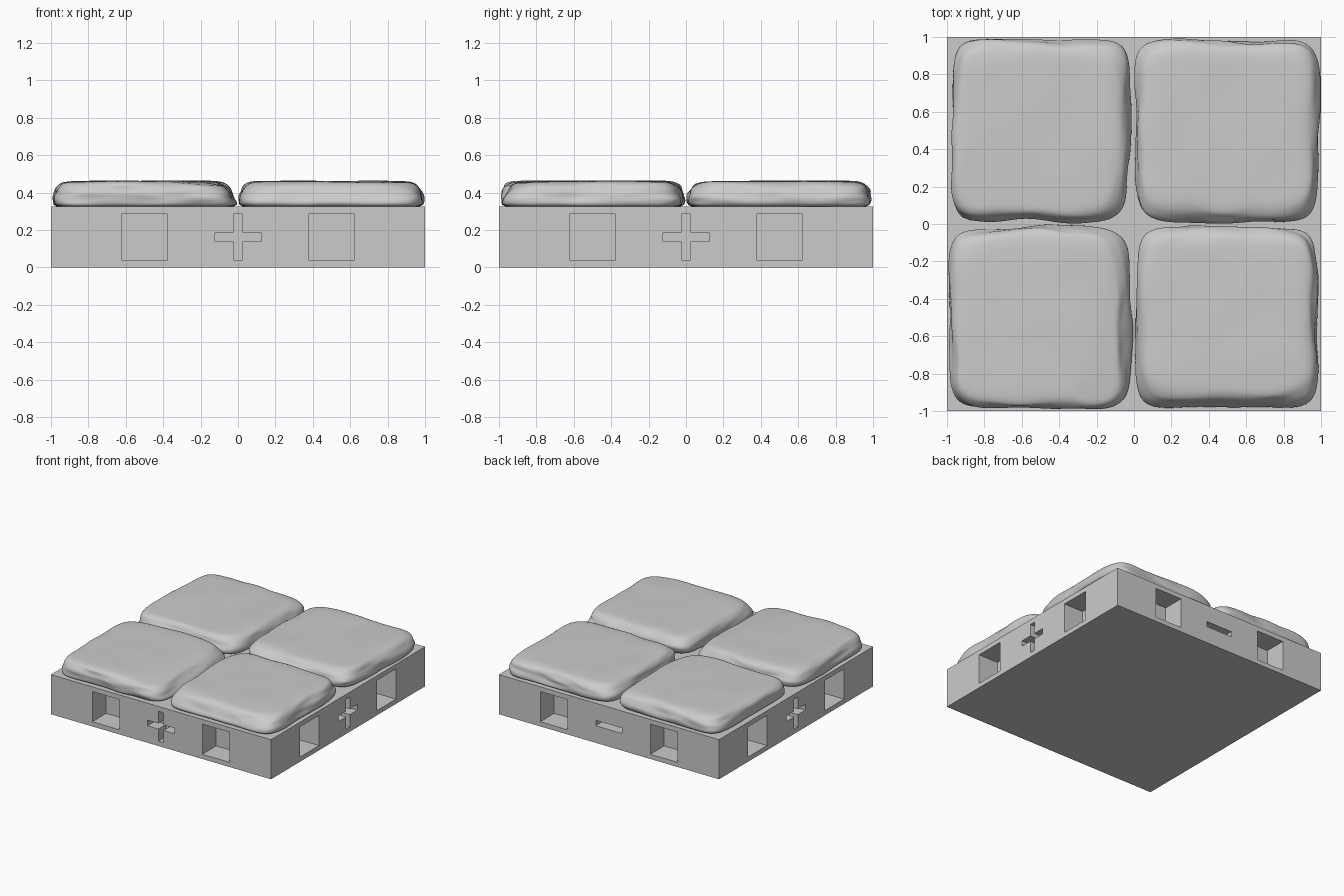
import bpy, bmesh, math
from mathutils import Vector, Matrix, noise

cube = bpy.data.objects.get("Cube")
if cube:
    bpy.data.objects.remove(cube, do_unlink=True)

GREY = (0.6, 0.6, 0.6, 1)
stone_mat = bpy.data.materials.new("plain_grey")
stone_mat.use_nodes = True
stone_mat.diffuse_color = GREY
stone_mat.node_tree.nodes["Principled BSDF"].inputs["Base Color"].default_value = GREY

BASE_TOP = 0.325
MID = BASE_TOP / 2


def make_object(name, bm):
    bmesh.ops.recalc_face_normals(bm, faces=bm.faces)
    mesh = bpy.data.meshes.new(name)
    bm.to_mesh(mesh)
    bm.free()
    mesh.materials.append(stone_mat)
    obj = bpy.data.objects.new(name, mesh)
    bpy.context.collection.objects.link(obj)
    return obj


def activate(obj):
    bpy.ops.object.select_all(action="DESELECT")
    obj.select_set(True)
    bpy.context.view_layer.objects.active = obj


def rectangle(u, half_w, half_h):
    return [(u - half_w, MID - half_h), (u + half_w, MID - half_h),
            (u + half_w, MID + half_h), (u - half_w, MID + half_h)]


def plus_outline(arm, half):
    # one quarter of the cross, turned four times
    quarter = [(half, half), (half, arm), (-half, arm)]
    points = []
    for k in range(4):
        for x, y in quarter:
            for _ in range(k):
                x, y = -y, x
            points.append((x, MID + y))
    return points


def add_prism(bm, outline, depth, turn):
    # pocket cutter on the front side, turned to the wanted side
    face = bm.faces.new([bm.verts.new((u, -1.05, z)) for u, z in outline])
    out = bmesh.ops.extrude_face_region(bm, geom=[face])
    inner = [g for g in out["geom"] if isinstance(g, bmesh.types.BMVert)]
    bmesh.ops.translate(bm, verts=inner, vec=(0, depth + 0.05, 0))
    bmesh.ops.rotate(bm, verts=list(face.verts) + inner, cent=(0, 0, 0),
                     matrix=Matrix.Rotation(turn * math.pi / 2, 3, "Z"))


# Base slab
bm = bmesh.new()
bmesh.ops.create_cube(bm, size=1)
for v in bm.verts:
    v.co = (v.co.x * 2, v.co.y * 2, (v.co.z + 0.5) * BASE_TOP)
base = make_object("base_slab", bm)

# Connector pockets: two squares per side, a minus on the back, a plus elsewhere
bm = bmesh.new()
for turn in range(4):
    for u in (-0.5, 0.5):
        add_prism(bm, rectangle(u, 0.124, 0.124), 0.18, turn)
    mark = rectangle(0, 0.12, 0.022) if turn == 2 else plus_outline(0.122, 0.023)
    add_prism(bm, mark, 0.1, turn)
cutter = make_object("pocket_cutter", bm)
cutter.hide_render = True
cut = base.modifiers.new("pockets", "BOOLEAN")
cut.object = cutter
cut.solver = "EXACT"
activate(base)
bpy.ops.object.modifier_apply(modifier="pockets")
bpy.data.objects.remove(cutter, do_unlink=True)

# Side profile of a paving stone: (inset from the outline, height)
PROFILE = [(0.02, 0.315), (0.006, 0.335), (0.0, 0.355), (0.0, 0.375),
           (0.002, 0.395), (0.006, 0.415), (0.015, 0.434), (0.03, 0.448),
           (0.055, 0.457), (0.09, 0.461), (0.15, 0.462), (0.22, 0.462),
           (0.3, 0.462), (0.38, 0.462), (0.44, 0.462)]
SEGMENTS = 96


def squircle(angle, power=7):
    c, s = math.cos(angle), math.sin(angle)
    r = (abs(c) ** power + abs(s) ** power) ** (-1 / power)
    return c * r, s * r


def paving_stone(name, low, high, chips, seed):
    """low/high: outline box (x0, x1, y0, y1) at the foot and the crown.
    chips: (x, y, direction in degrees, slope), planes that wear the top down."""
    bm = bmesh.new()
    rings = []
    shift = Vector((seed * 7.3, seed * 3.1, seed))
    for inset, z in PROFILE:
        t = min(max((z - 0.36) / 0.08, 0), 1)
        x0, x1, y0, y1 = [a + (b - a) * t for a, b in zip(low, high)]
        ring = []
        for i in range(SEGMENTS):
            # spread the points evenly along the square outline
            q = (i + 0.5) / SEGMENTS * 4
            side, f = int(q), q % 1
            angle = side * math.pi / 2 + math.atan(2 * f - 1)
            u, v = squircle(angle)
            scale = 1 - inset / 0.48
            p = Vector(((x0 + x1) / 2 + u * scale * (x1 - x0) / 2,
                        (y0 + y1) / 2 + v * scale * (y1 - y0) / 2, z))
            # uneven weathered sides with flat layers
            rough = noise.noise(Vector((p.x * 3, p.y * 3, z * 9)) + shift)
            layer = noise.noise(Vector((p.x * 5, p.y * 5, z * 34)) + shift)
            wear = 0.012 + 0.022 * rough + 0.016 * layer
            if inset < 0.1:
                p.x -= u * wear
                p.y -= v * wear
            if inset > 0.02:
                p.z += 0.005 * noise.noise(Vector((p.x * 4, p.y * 4, 0)) + shift)
                for cx, cy, direction, slope in chips:
                    a = math.radians(direction)
                    d = (p.x - cx) * math.cos(a) + (p.y - cy) * math.sin(a)
                    p.z = min(p.z, max(0.463 - d * slope, 0.38))
            p.x = min(max(p.x, -0.998), 0.998)
            p.y = min(max(p.y, -0.998), 0.998)
            ring.append(bm.verts.new(p))
        rings.append(ring)
    for lower, upper in zip(rings, rings[1:]):
        for i in range(SEGMENTS):
            j = (i + 1) % SEGMENTS
            bm.faces.new((lower[i], lower[j], upper[j], upper[i]))
    # closed crown and foot
    bm.faces.new(rings[-1])
    bm.faces.new(rings[0])
    obj = make_object(name, bm)
    smooth = obj.modifiers.new("smooth", "SUBSURF")
    smooth.levels = smooth.render_levels = 1
    activate(obj)
    bpy.ops.object.shade_smooth()


# Four paving stones
paving_stone("back_right_stone", (-0.98, -0.01, 0.0, 1.0), (-0.99, -0.03, 0.02, 0.99),
             [(-0.5, 0.4, 255, 0.03), (-0.3, 0.25, 300, 0.04)], 1)
paving_stone("back_left_stone", (0.0, 1.0, 0.0, 1.0), (0.01, 0.985, 0.02, 0.99),
             [(0.85, 0.85, 45, 0.06)], 2)
paving_stone("front_right_stone", (-1.0, 0.0, -1.0, 0.0), (-0.99, -0.05, -0.99, -0.01),
             [(-0.2, -0.5, -8, 0.15), (-0.3, -0.8, -45, 0.12)], 3)
paving_stone("front_left_stone", (0.0, 1.0, -0.99, 0.0), (0.01, 0.985, -0.955, -0.02),
             [(0.6, -0.75, -75, 0.05), (0.8, -0.7, -40, 0.05)], 4)
